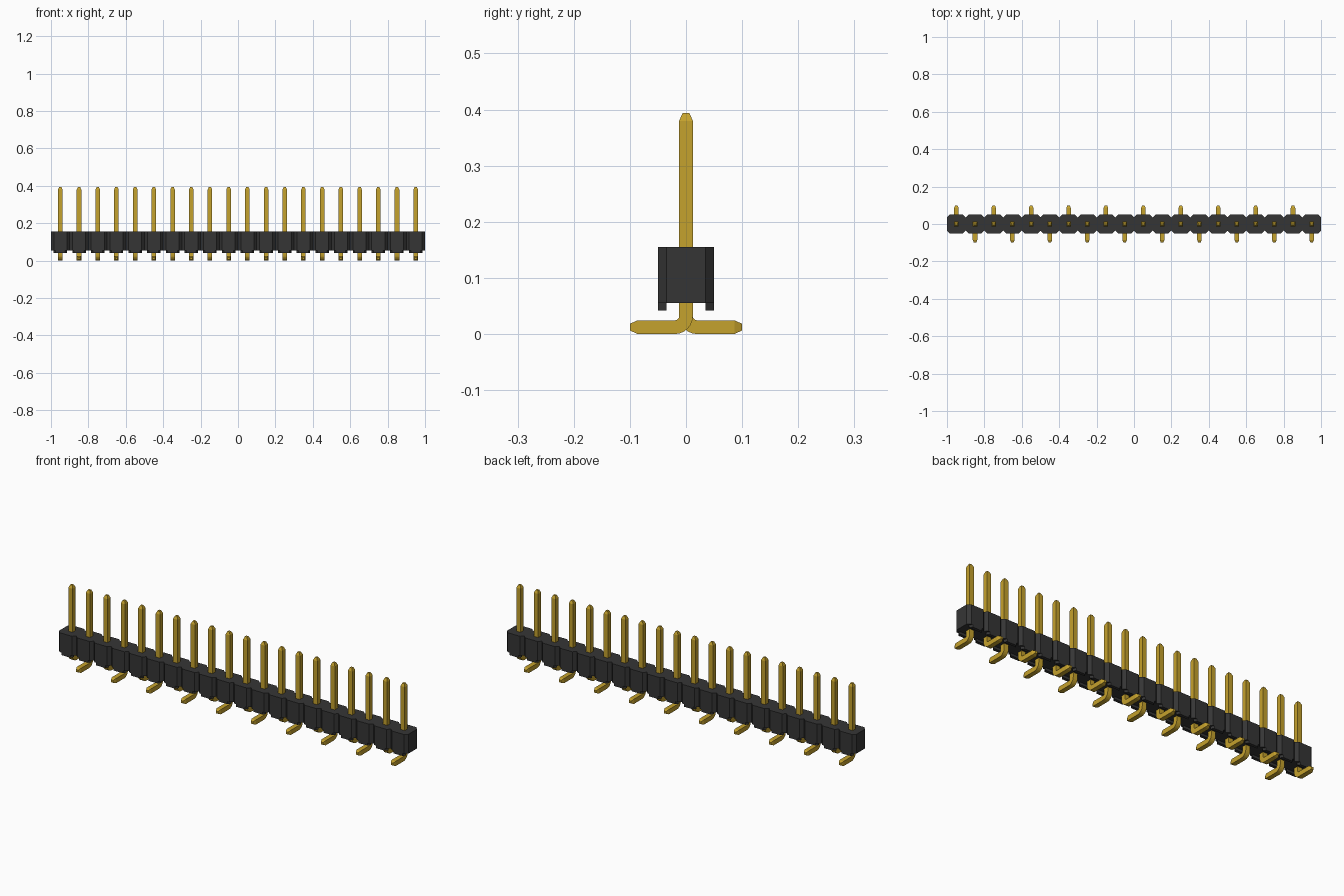
import bpy, bmesh, math
from mathutils import Vector

cube = bpy.data.objects.get("Cube")
if cube:
    bpy.data.objects.remove(cube, do_unlink=True)

COUNT, PITCH = 20, 0.1
HALF, CH = 0.05, 0.015          # housing half depth, corner chamfer
Z_FOOT, Z_LOW, Z_TOP = 0.042, 0.055, 0.155
R = 0.0122                      # pin half thickness


def material(name, color):
    m = bpy.data.materials.new(name)
    m.use_nodes = True
    m.diffuse_color = color
    m.node_tree.nodes["Principled BSDF"].inputs["Base Color"].default_value = color
    return m


black = material("black plastic", (0.036, 0.036, 0.036, 1))
gold = material("gold metal", (0.56, 0.36, 0.026, 1))


def add_object(name, mesh, location=(0, 0, 0), turn=0):
    ob = bpy.data.objects.new(name, mesh)
    ob.location = location
    ob.rotation_euler.z = turn
    bpy.context.collection.objects.link(ob)
    return ob


def to_mesh(bm, name, mat):
    bmesh.ops.recalc_face_normals(bm, faces=bm.faces)
    mesh = bpy.data.meshes.new(name)
    bm.to_mesh(mesh)
    bm.free()
    mesh.materials.append(mat)
    return mesh


def prism(bm, outline, z0, z1):
    low = [bm.verts.new((x, y, z0)) for x, y in outline]
    high = [bm.verts.new((x, y, z1)) for x, y in outline]
    bm.faces.new(low)
    bm.faces.new(high)
    for i in range(len(low)):
        j = (i + 1) % len(low)
        bm.faces.new((low[i], low[j], high[j], high[i]))


centres = [(i - (COUNT - 1) / 2) * PITCH for i in range(COUNT)]

# Housing: a row of joined octagons
front = [(-1.0, -HALF + CH)]
for x in centres:
    front += [(x - HALF + CH, -HALF), (x + HALF - CH, -HALF), (x + HALF, -HALF + CH)]
outline = front + [(x, -y) for x, y in reversed(front)]
bm = bmesh.new()
prism(bm, outline, Z_LOW, Z_TOP)
add_object("housing", to_mesh(bm, "housing", black))

# Standoff feet along both long edges
bm = bmesh.new()
for x in centres:
    for s in (-1, 1):
        foot = [(-0.026, HALF), (0.026, HALF), (0.036, HALF - CH), (-0.036, HALF - CH)]
        prism(bm, [(x + px, s * py) for px, py in foot], Z_FOOT, Z_LOW)
add_object("standoff_feet", to_mesh(bm, "standoff_feet", black))

# Pin path: (y, z, angle of the cross-section normal, half thickness)
BEND = 0.0195                   # centreline bend radius
TIP, TAPER = 0.006, 0.014
path = [(0, 0.394, 0, TIP), (0, 0.394 - TAPER, 0, R)]
for k in range(7):
    a = math.radians(15 * k)
    path.append((BEND * (1 - math.cos(a)), R + BEND * (1 - math.sin(a)), a, R))
path += [(0.1 - TAPER, R, math.pi / 2, R), (0.1, R, math.pi / 2, TIP)]

bm = bmesh.new()
rings = []
for y, z, a, h in path:
    side = Vector((0, math.cos(a), math.sin(a)))
    rings.append([bm.verts.new(Vector((sx * h, y, z)) + side * (sy * h))
                  for sx, sy in ((-1, -1), (1, -1), (1, 1), (-1, 1))])
bm.faces.new(rings[0])
bm.faces.new(rings[-1])
for a, b in zip(rings, rings[1:]):
    for i in range(4):
        j = (i + 1) % 4
        bm.faces.new((a[i], a[j], b[j], b[i]))
pin_mesh = to_mesh(bm, "pin", gold)

# Pins alternate between bending back and bending forward
for i, x in enumerate(centres):
    add_object(f"pin_{i + 1}", pin_mesh, (x, 0, 0), math.pi * (i % 2))
